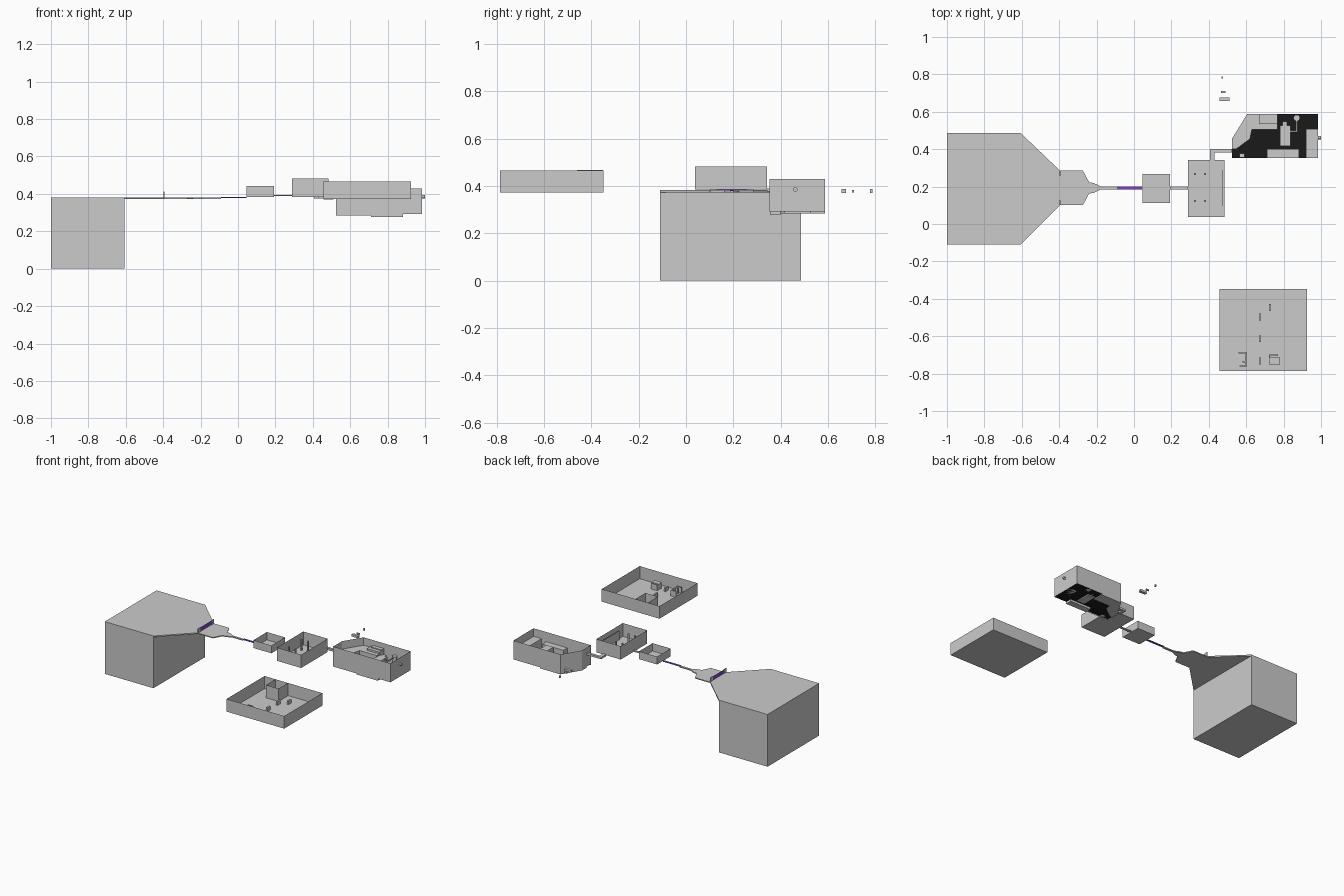
import bpy, bmesh, math


def material(name, rgb):
    m = bpy.data.materials.new(name)
    m.diffuse_color = (*rgb, 1)
    return m


PURPLE = material("purple", (0.22, 0.06, 0.6))
BLACK = material("black", (0.01, 0.01, 0.01))


def finish(bm, name, mat=None):
    bmesh.ops.recalc_face_normals(bm, faces=bm.faces)
    me = bpy.data.meshes.new(name)
    bm.to_mesh(me)
    bm.free()
    ob = bpy.data.objects.new(name, me)
    bpy.context.collection.objects.link(ob)
    if mat:
        me.materials.append(mat)
    return ob


def prism(name, pts, z0, z1, mat=None, top=True, bottom=True):
    """Extruded outline; without a top it is an open, thin-walled room."""
    bm = bmesh.new()
    lo = [bm.verts.new((x, y, z0)) for x, y in pts]
    hi = [bm.verts.new((x, y, z1)) for x, y in pts]
    n = len(pts)
    for i in range(n):
        j = (i + 1) % n
        bm.faces.new((lo[i], lo[j], hi[j], hi[i]))
    if bottom:
        bm.faces.new(lo[::-1])
    if top:
        bm.faces.new(hi)
    return finish(bm, name, mat)


def rect(x0, x1, y0, y1):
    return [(x0, y0), (x1, y0), (x1, y1), (x0, y1)]


def box(name, x0, x1, y0, y1, z0, z1, mat=None, **kw):
    return prism(name, rect(x0, x1, y0, y1), z0, z1, mat, **kw)


def sheet(name, pts, z, mat=None):
    bm = bmesh.new()
    bm.faces.new([bm.verts.new((x, y, z)) for x, y in pts])
    return finish(bm, name, mat)


def wall(name, path, z0, z1, mat=None):
    """Thin upright wall along a ground path."""
    bm = bmesh.new()
    for (ax, ay), (bx, by) in zip(path, path[1:]):
        bm.faces.new([bm.verts.new(p) for p in
                      ((ax, ay, z0), (bx, by, z0), (bx, by, z1), (ax, ay, z1))])
    bmesh.ops.remove_doubles(bm, verts=bm.verts, dist=1e-5)
    return finish(bm, name, mat)


# Starting cliff block and its tapering ledge
box("cliff_block", -1, -0.607, -0.11, 0.487, 0, 0.382)
prism("tapered_ledge", [(-0.607, -0.11), (-0.395, 0.1), (-0.395, 0.285), (-0.607, 0.487)], 0.373, 0.382)

# Walkway narrowing to a path, mirrored about its centre line
CY = 0.193
half = [(-0.395, 0.092), (-0.273, 0.092), (-0.24, 0.03), (-0.215, 0.026), (-0.178, 0.008), (-0.09, 0.008)]
outline = [(x, CY - w) for x, w in half] + [(x, CY + w) for x, w in reversed(half)]
prism("walkway", outline, 0.373, 0.38)

# Gateway with purple panel
for side in (-1, 1):
    y = CY + side * 0.078
    box("gate_post", -0.397, -0.392, y - 0.014, y + 0.014, 0.38, 0.412)
wall("gate_panel", [(-0.395, CY - 0.064), (-0.395, CY + 0.064)], 0.38, 0.41, PURPLE)

# Purple bridge
box("purple_bridge", -0.09, 0.046, CY - 0.008, CY + 0.008, 0.379, 0.383, PURPLE)

# Small entry room and corridor
box("entry_room", 0.046, 0.192, 0.112, 0.268, 0.384, 0.441, top=False)
box("entry_corridor", 0.192, 0.288, CY - 0.008, CY + 0.008, 0.389, 0.395)

# Pillared hall
box("pillar_hall", 0.288, 0.485, 0.037, 0.343, 0.384, 0.481, top=False)
for x in (0.327, 0.379):
    for y in (0.122, 0.267):
        box("hall_pillar", x - 0.005, x + 0.005, y - 0.005, y + 0.005, 0.384, 0.465)
box("hall_screen", 0.473, 0.477, 0.095, 0.29, 0.384, 0.45)

# Bent corridor to the pit room
prism("bent_corridor", [(0.406, 0.343), (0.43, 0.343), (0.43, 0.382), (0.523, 0.382),
                        (0.523, 0.4), (0.406, 0.4)], 0.376, 0.39)

# Pit room: outer walls, black floor
room = [(0.523, 0.353), (0.985, 0.353), (0.985, 0.587), (0.605, 0.587), (0.523, 0.455)]
prism("pit_room_walls", room, 0.292, 0.43, top=False, bottom=False)
sheet("pit_floor", room, 0.292, BLACK)
wall("pit_front_skirt", [(0.523, 0.353), (0.71, 0.353)], 0.284, 0.292)

# Platforms inside the pit room
prism("entry_platform", [(0.523, 0.4), (0.545, 0.4), (0.62, 0.455), (0.63, 0.505), (0.768, 0.505),
                         (0.768, 0.587), (0.605, 0.587), (0.523, 0.455)], 0.284, 0.372)
box("raised_step", 0.667, 0.768, 0.535, 0.587, 0.372, 0.385)
box("upper_step", 0.685, 0.768, 0.56, 0.587, 0.385, 0.392)
box("front_platform", 0.712, 0.883, 0.354, 0.4, 0.276, 0.36)
box("right_platform", 0.92, 0.984, 0.354, 0.508, 0.292, 0.372)
box("middle_platform", 0.78, 0.838, 0.417, 0.527, 0.284, 0.372)
box("middle_step", 0.793, 0.818, 0.527, 0.547, 0.292, 0.372)
box("low_block", 0.565, 0.592, 0.356, 0.378, 0.284, 0.33)
box("beam_across", 0.838, 0.872, 0.493, 0.499, 0.36, 0.368)
box("beam_back", 0.867, 0.873, 0.493, 0.555, 0.36, 0.368)
disc = [(0.87 + 0.017 * math.cos(i * math.tau / 16), 0.567 + 0.017 * math.sin(i * math.tau / 16))
        for i in range(16)]
prism("round_platform", disc, 0.292, 0.372)

# Round knob on the outside wall
bpy.ops.mesh.primitive_cylinder_add(vertices=16, radius=0.009, depth=0.015,
                                    location=(0.9925, 0.462, 0.385), rotation=(0, math.pi / 2, 0))
bpy.context.object.name = "wall_knob"

# Separate courtyard room
box("courtyard", 0.458, 0.925, -0.787, -0.348, 0.373, 0.465, top=False)
wall("courtyard_cell", [(0.55, -0.35), (0.55, -0.46), (0.65, -0.46), (0.65, -0.35)], 0.373, 0.467)
for x, y in ((0.674, -0.497), (0.674, -0.614), (0.674, -0.733), (0.727, -0.446)):
    box("courtyard_block", x - 0.006, x + 0.006, y - 0.018, y + 0.018, 0.373, 0.4)

# Low furniture nooks in the courtyard
for name, x0, x1, y0, y1 in (("nook_back", 0.56, 0.605, -0.692, -0.685), ("nook_side", 0.597, 0.605, -0.757, -0.692),
                             ("nook_front", 0.565, 0.605, -0.763, -0.757), ("nook_shelf", 0.58, 0.597, -0.74, -0.733),
                             ("bench", 0.722, 0.78, -0.75, -0.715), ("bench_back", 0.722, 0.77, -0.705, -0.698),
                             ("bench_arm", 0.722, 0.728, -0.715, -0.705)):
    box(name, x0, x1, y0, y1, 0.373, 0.415)

# Loose floating blocks behind the rooms
box("loose_block_large", 0.457, 0.51, 0.657, 0.677, 0.37, 0.386)
box("loose_block_medium", 0.466, 0.49, 0.701, 0.711, 0.373, 0.382)
box("loose_block_small", 0.468, 0.477, 0.778, 0.788, 0.37, 0.386)
